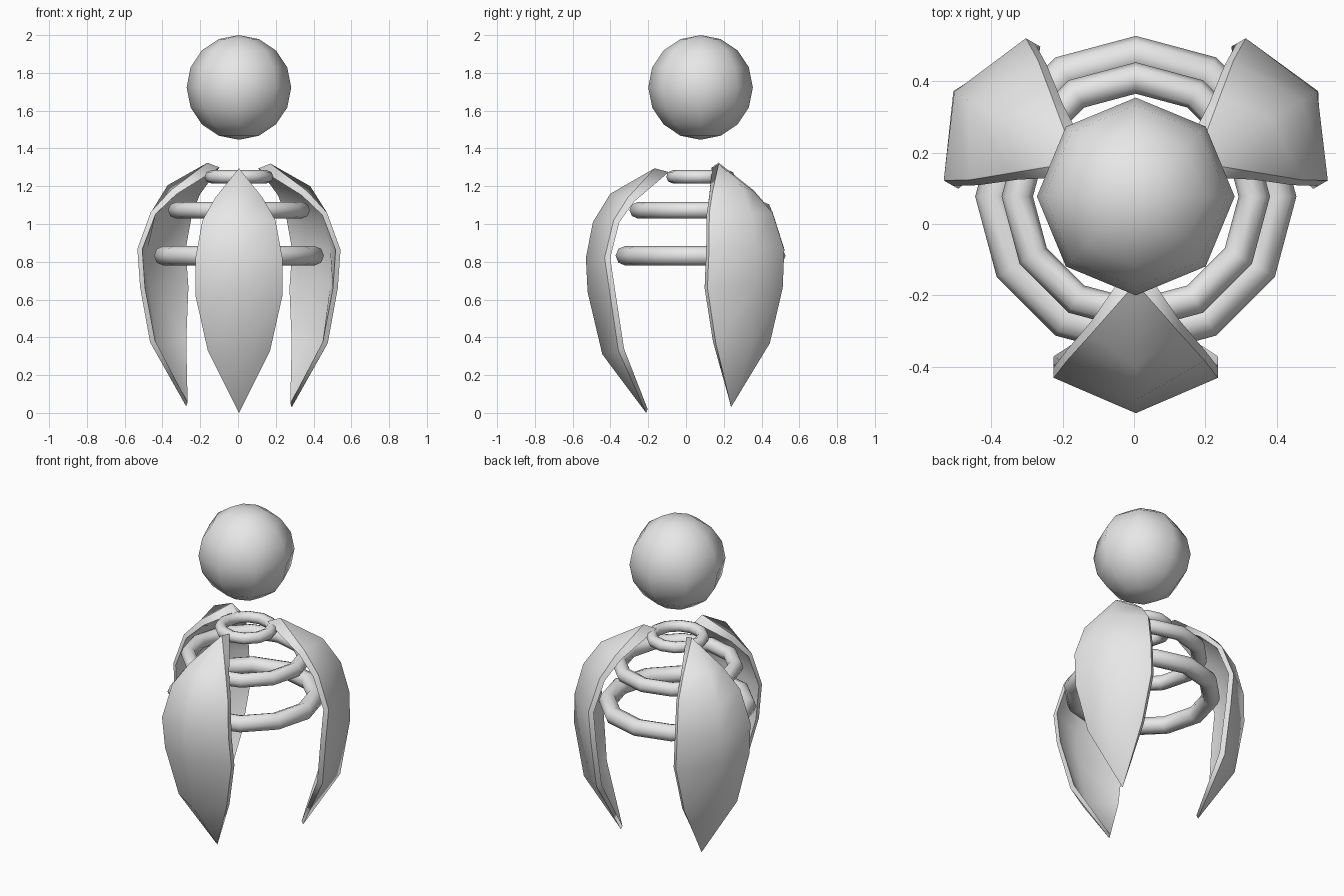
import bpy, bmesh
from math import radians
from mathutils import Matrix

cube = bpy.data.objects.get("Cube")
if cube:
    bpy.data.objects.remove(cube)

CX, CY = 0.005, 0.077

grey = bpy.data.materials.new("plain grey")
grey.use_nodes = True
colour = (0.8, 0.8, 0.8, 1)
grey.diffuse_color = colour
grey.node_tree.nodes["Principled BSDF"].inputs["Base Color"].default_value = colour


def finish(obj, name):
    obj.name = name
    obj.data.materials.append(grey)
    for face in obj.data.polygons:
        face.use_smooth = True


# Floating ball
bpy.ops.mesh.primitive_uv_sphere_add(segments=8, ring_count=8, radius=0.277,
                                     location=(CX, CY, 1.723))
finish(bpy.context.object, "floating_ball")

# Stacked rings: name, major radius, tube radius, height
for name, major, minor, z in (("lower_ring", 0.398, 0.052, 0.832),
                              ("middle_ring", 0.332, 0.044, 1.073),
                              ("upper_ring", 0.147, 0.035, 1.25)):
    bpy.ops.mesh.primitive_torus_add(major_segments=12, minor_segments=8, major_radius=major,
                                     minor_radius=minor, location=(CX, CY, z))
    finish(bpy.context.object, name)

# Petal rows: half width, rim radius, rim height, ridge radius, ridge height, inward and downward wall
ROWS = ((0.165, 0.435, 0.34, 0.52, 0.32, 0.03, -0.01),
        (0.23, 0.478, 0.63, 0.598, 0.65, 0.03, 0),
        (0.23, 0.508, 0.83, 0.607, 0.83, 0.03, 0),
        (0.193, 0.46, 1.03, 0.57, 1.02, 0.03, 0.01),
        (0.125, 0.385, 1.15, 0.478, 1.17, 0.035, 0.02))
BOTTOM = (0.288, 0.01, 0.008, -0.02)
TOP = (0.243, 1.305, 0.075, 0.02)


def petal_shell(bm, inner):
    """One V-shaped sheet, returning its boundary loop from bottom to top and back."""
    def tip(r, z, dr, dz):
        return bm.verts.new((0, -r + inner * dr, z - inner * dz))

    bottom, top = tip(*BOTTOM), tip(*TOP)
    left, mid, right = [], [], []
    for w, rim_r, rim_z, ridge_r, ridge_z, dr, dz in ROWS:
        for side, strip in ((-1, left), (1, right)):
            strip.append(bm.verts.new((side * w, -rim_r + inner * dr, rim_z - inner * dz)))
        mid.append(bm.verts.new((0, -ridge_r + inner * dr, ridge_z - inner * dz)))
    for a, b in ((left, mid), (mid, right)):
        bm.faces.new((bottom, b[0], a[0]))
        for i in range(len(ROWS) - 1):
            bm.faces.new((a[i], b[i], b[i + 1], a[i + 1]))
        bm.faces.new((a[-1], b[-1], top))
    return [bottom] + right + [top] + left[::-1]


def petal(name, turn, tilt, lift):
    bm = bmesh.new()
    outer, inner = petal_shell(bm, 0), petal_shell(bm, 1)
    rim = []
    for i in range(len(outer)):
        j = (i + 1) % len(outer)
        rim.append(bm.faces.new((outer[i], outer[j], inner[j], inner[i])))
    bmesh.ops.recalc_face_normals(bm, faces=bm.faces)
    # Crisp edges where the rim meets the two sheets
    for loop in (outer, inner):
        for i, v in enumerate(loop):
            bm.edges.get((v, loop[(i + 1) % len(loop)])).smooth = False
    pivot = Matrix.Translation((0, 0, 0.55))
    bm.transform(pivot @ Matrix.Rotation(radians(tilt), 4, 'X') @ pivot.inverted())
    mesh = bpy.data.meshes.new(name)
    bm.to_mesh(mesh)
    bm.free()
    obj = bpy.data.objects.new(name, mesh)
    bpy.context.collection.objects.link(obj)
    obj.location = (CX, CY, lift)
    obj.rotation_euler.z = radians(turn)
    finish(obj, name)


# Three petals around the rings; the rear pair lean inward slightly
petal("front_petal", 0, 0, -0.01)
petal("rear_left_petal", 120, -3.8, 0)
petal("rear_right_petal", -120, -3.8, 0.005)
